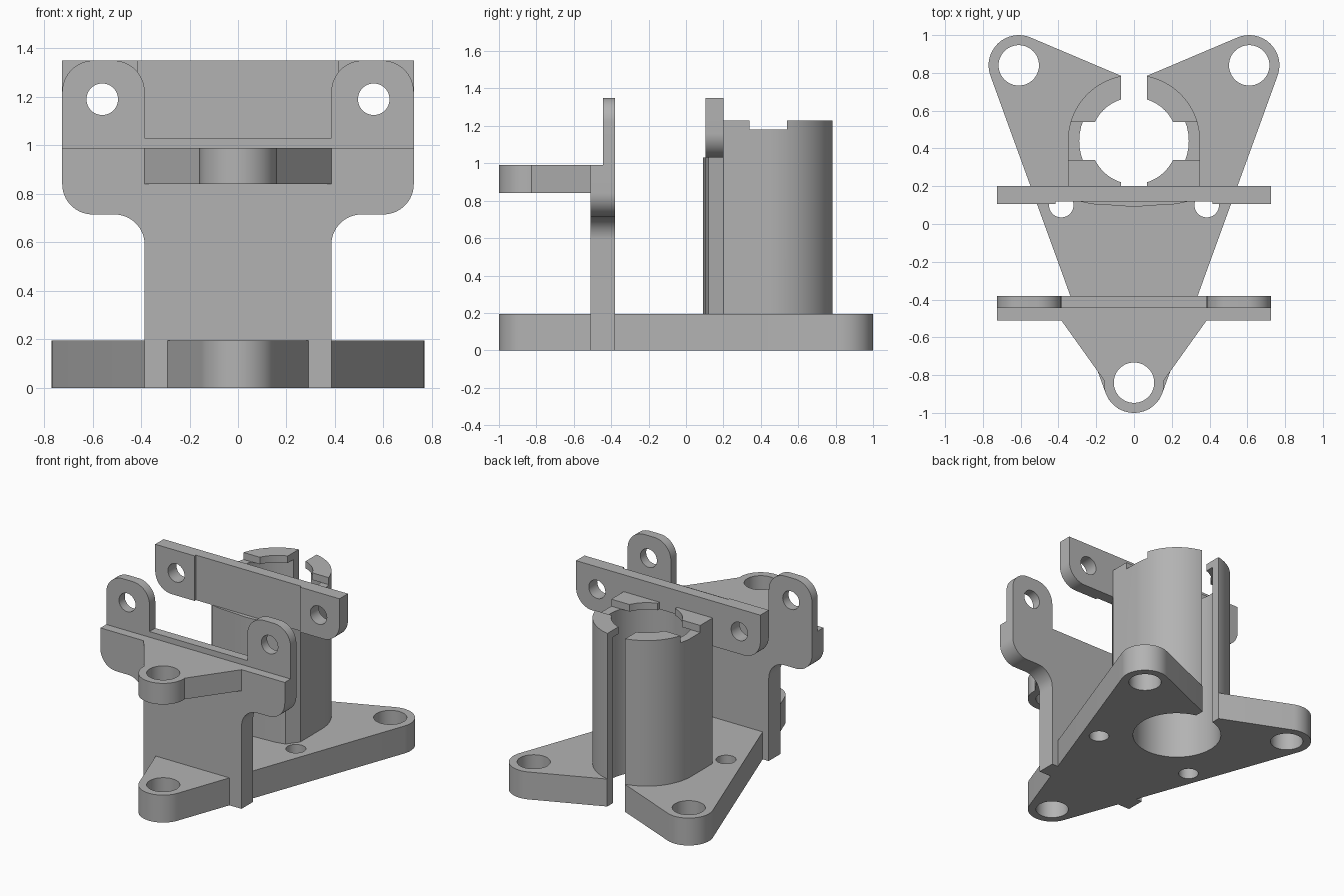
import bpy, bmesh
from math import sin, cos, radians

cube = bpy.data.objects.get("Cube")
if cube:
    bpy.data.objects.remove(cube, do_unlink=True)

grey = bpy.data.materials.new("plain grey")
grey.use_nodes = True
grey.diffuse_color = (0.45, 0.45, 0.45, 1)
grey.node_tree.nodes["Principled BSDF"].inputs["Base Color"].default_value = (0.45, 0.45, 0.45, 1)


def arc(cx, cy, r, a0, a1, n=16):
    return [(cx + r * cos(radians(a0 + (a1 - a0) * i / n)),
             cy + r * sin(radians(a0 + (a1 - a0) * i / n))) for i in range(n + 1)]


def mirrored(half):
    """Close a right-hand half outline with its mirror image."""
    return half + [(-x, y) for x, y in reversed(half) if abs(x) > 1e-4]


def rect(x0, x1, y0, y1):
    return [(x0, y0), (x1, y0), (x1, y1), (x0, y1)]


def circle(cx, cy, r):
    return arc(cx, cy, r, 0, 360, 48)[:-1]


def prism(name, outline, lo, hi, axis="z"):
    """Extrude an outline along z, or an (x, z) outline along y."""
    bm = bmesh.new()
    place = (lambda u, v, w: (u, v, w)) if axis == "z" else (lambda u, v, w: (u, w, v))
    face = bm.faces.new([bm.verts.new(place(u, v, lo)) for u, v in outline])
    new = bmesh.ops.extrude_face_region(bm, geom=[face])["geom"]
    bmesh.ops.translate(bm, verts=[g for g in new if isinstance(g, bmesh.types.BMVert)],
                        vec=place(0, 0, hi - lo))
    bmesh.ops.recalc_face_normals(bm, faces=bm.faces)
    mesh = bpy.data.meshes.new(name)
    bm.to_mesh(mesh)
    bm.free()
    mesh.materials.append(grey)
    ob = bpy.data.objects.new(name, mesh)
    bpy.context.collection.objects.link(ob)
    return ob


def cut(ob, *cutters):
    """Subtract the cutters, bake the result and remove them."""
    for c in cutters:
        c.hide_render = True
        mod = ob.modifiers.new("cut", "BOOLEAN")
        mod.operation, mod.solver, mod.object = "DIFFERENCE", "EXACT", c
        bpy.context.view_layer.objects.active = ob
        bpy.ops.object.modifier_apply(modifier=mod.name)
        bpy.data.objects.remove(c, do_unlink=True)


def hole(x, y, r, axis="z"):
    return prism("hole_cutter", circle(x, y, r), -2, 2, axis)


BORE_Y = 0.44
SIDES = (-1, 1)


def bore_cutter():
    return prism("bore_cutter", circle(0, BORE_Y, 0.29), -1, 1.18)


def slot_cutter():
    return prism("slot_cutter", rect(-0.07, 0.07, BORE_Y, 1.2), -1, 2)


# Three-lobed base with mounting holes, bore and rear slot
base = prism("base_plate", mirrored(
    arc(0, -0.84, 0.16, -90, -20) + arc(0.61, 0.84, 0.16, -20, 113) + [(0.07, 0.785)]), 0, 0.195)
cut(base, hole(0, -0.84, 0.107), bore_cutter(), slot_cutter(),
    *[hole(s * 0.61, 0.84, 0.107) for s in SIDES],
    *[hole(s * 0.385, 0.1, 0.065) for s in SIDES])

# Split tube tower with an inner lip, notched at the sides
tower = prism("tube_tower", mirrored([(0, 0.2), (0.35, 0.2)] + arc(0, BORE_Y, 0.35, 0, 90, 32)), 0.1, 1.23)
cut(tower, bore_cutter(), slot_cutter(),
    prism("lip_cutter", circle(0, BORE_Y, 0.23), 1, 2),
    prism("lip_slot_cutter", rect(-0.07, 0.07, 0.2, 0.6), 1.1, 2),
    prism("notch_cutter", rect(-1, 1, 0.34, 0.54), 1.18, 2))

# Front wall of the tower below the rear bracket
wall = prism("tower_front_wall", mirrored(
    [(0, 0.09), (0.08, 0.097), (0.22, 0.105), (0.29, 0.12), (0.35, 0.2)]), 0.1, 1.03)
cut(wall, bore_cutter())

# Rear bracket: thinner middle with thicker drilled ears
bracket = prism("rear_bracket", mirrored(
    [(0, 1.03)] + arc(0.595, 1.16, 0.13, -90, 0) + [(0.725, 1.35)]), 0.105, 0.2, "y")
cut(bracket, prism("recess_cutter", rect(-0.415, 0.415, 0.9, 1.5), 0, 0.12, "y"),
    bore_cutter(), *[hole(s * 0.56, 1.19, 0.065, "y") for s in SIDES])

# Front plate: narrow stem flaring into a wide head
stem_half = ([(0, 0), (0.385, 0)] + arc(0.51, 0.59, 0.125, 180, 90)
             + arc(0.6, 0.84, 0.125, -90, 0))
prism("front_plate", mirrored(stem_half + [(0.725, 0.99), (0, 0.99)]), -0.51, -0.38, "y")

# Thin upper strip of the front plate with two rounded ears
ears = prism("front_plate_ears", mirrored(
    [(0, 0.95), (0.725, 0.95)] + arc(0.595, 1.22, 0.13, 0, 90)
    + arc(0.515, 1.22, 0.13, 90, 180) + [(0.385, 1.03), (0, 1.03)]), -0.445, -0.38, "y")
cut(ears, *[hole(s * 0.56, 1.19, 0.065, "y") for s in SIDES])

# Upper arm above the front lobe
arm = prism("upper_arm", mirrored(
    arc(0, -0.84, 0.16, -90, 5) + [(0.385, -0.51), (0.385, -0.45), (0, -0.45)]), 0.84, 0.99)
cut(arm, hole(0, -0.84, 0.107))

# Smooth curved walls, crisp edges
bpy.ops.object.select_all(action="DESELECT")
for ob in (base, tower, wall, bracket, ears, arm, bpy.data.objects["front_plate"]):
    ob.select_set(True)
    bpy.context.view_layer.objects.active = ob
bpy.ops.object.shade_smooth_by_angle(angle=radians(30))
